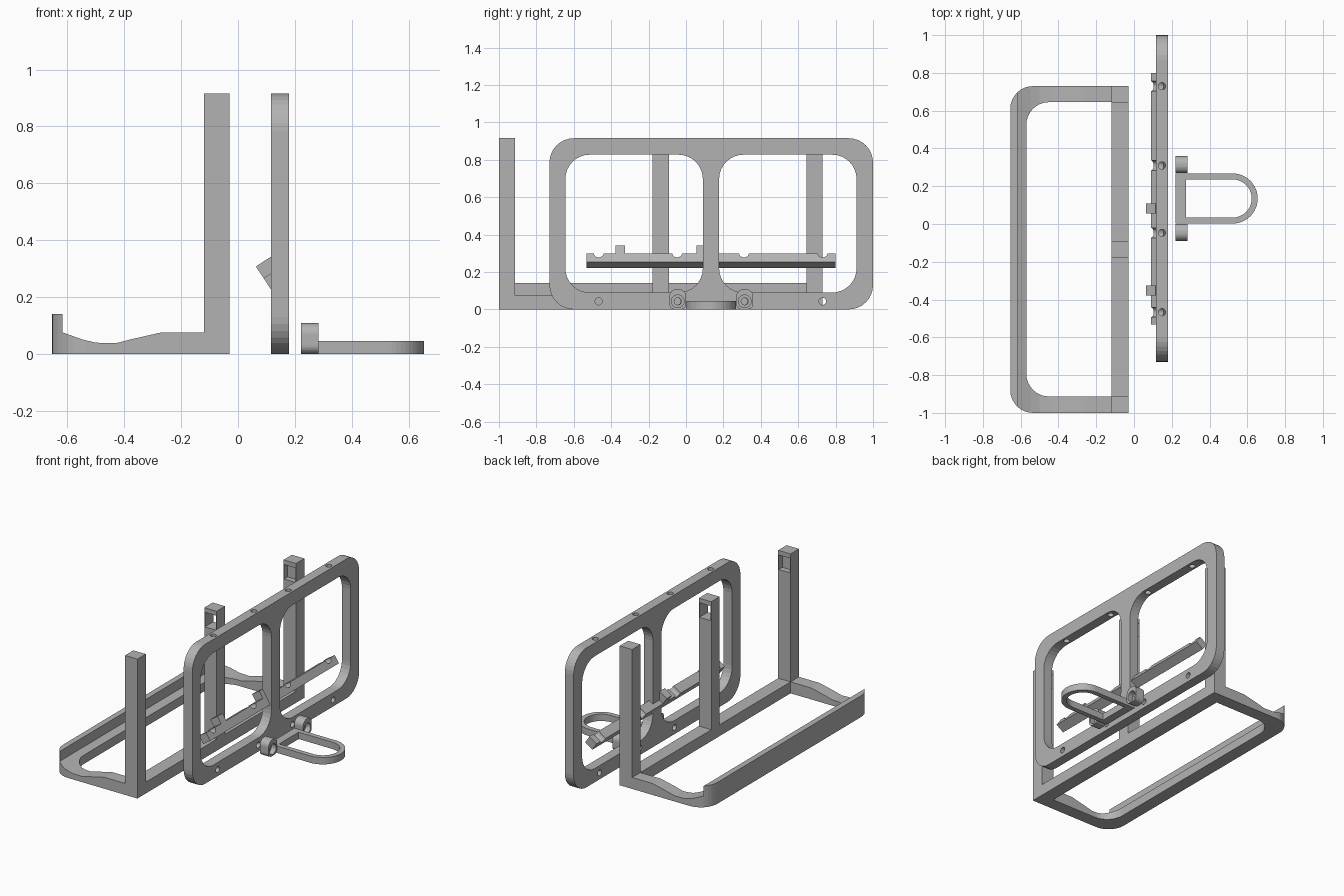
import bpy, bmesh, math
from mathutils import Vector

if "Cube" in bpy.data.objects:
    bpy.data.objects.remove(bpy.data.objects["Cube"])

grey = bpy.data.materials.new("plain_grey")
grey.diffuse_color = (0.45, 0.45, 0.45, 1)
grey.use_nodes = True
grey.node_tree.nodes["Principled BSDF"].inputs["Base Color"].default_value = grey.diffuse_color


def prism(name, pts, axis, a, b):
    """Extrude a 2D outline along an axis: x takes (y,z), y takes (x,z), z takes (x,y)."""
    place = {'x': lambda p, t: (t, p[0], p[1]),
             'y': lambda p, t: (p[0], t, p[1]),
             'z': lambda p, t: (p[0], p[1], t)}[axis]
    bm = bmesh.new()
    face = bm.faces.new([bm.verts.new(place(p, a)) for p in pts])
    ext = bmesh.ops.extrude_face_region(bm, geom=[face])
    vs = [g for g in ext['geom'] if isinstance(g, bmesh.types.BMVert)]
    bmesh.ops.translate(bm, vec=Vector(place((0, 0), b - a)), verts=vs)
    bmesh.ops.recalc_face_normals(bm, faces=bm.faces[:])
    me = bpy.data.meshes.new(name)
    bm.to_mesh(me)
    bm.free()
    me.materials.append(grey)
    ob = bpy.data.objects.new(name, me)
    bpy.context.collection.objects.link(ob)
    return ob


def boolean(ob, cutter, op='DIFFERENCE'):
    m = ob.modifiers.new("cut", 'BOOLEAN')
    m.operation, m.solver, m.object = op, 'EXACT', cutter
    bpy.context.view_layer.objects.active = ob
    bpy.ops.object.modifier_apply(modifier=m.name)
    bpy.data.objects.remove(cutter)


def rrect(u0, u1, v0, v1, radii, n=8):
    """Rounded rectangle; radii in order (u0v0, u1v0, u1v1, u0v1)."""
    pts = []
    for i, ((u, su), (v, sv)) in enumerate((((u0, 1), (v0, 1)), ((u1, -1), (v0, 1)),
                                            ((u1, -1), (v1, -1)), ((u0, 1), (v1, -1)))):
        r = radii[i]
        if r == 0:
            pts.append((u, v))
            continue
        for k in range(n + 1):
            t = math.pi + i * math.pi / 2 + k * math.pi / 2 / n
            pts.append((u + su * r + r * math.cos(t), v + sv * r + r * math.sin(t)))
    return pts


def circle(u, v, r, n=24):
    return [(u + r * math.cos(2 * math.pi * k / n), v + r * math.sin(2 * math.pi * k / n))
            for k in range(n)]


HOLES = (-0.467, -0.047, 0.31, 0.73)

# Base tray: side profile with raised lip, trimmed to a rounded plan, opened inside
base = prism("base_tray", [(-0.655, 0), (-0.03, 0), (-0.03, 0.075), (-0.27, 0.075), (-0.38, 0.05),
                           (-0.43, 0.037), (-0.50, 0.039), (-0.547, 0.05), (-0.617, 0.075),
                           (-0.617, 0.14), (-0.655, 0.14)], 'y', -1, 0.73)
boolean(base, prism("plan", rrect(-0.655, -0.03, -1, 0.73, (0.12, 0, 0, 0.12)), 'z', -0.1, 0.3),
        'INTERSECT')
boolean(base, prism("opening", rrect(-0.57, -0.12, -0.913, 0.645, (0.12, 0, 0, 0.12)),
                    'z', -0.1, 0.3))

# Posts: slot through the middle one, blind pockets in the inner sides of the end ones
for name, y0, s0, s1 in (("front_post", -1, -0.95, -0.9), ("middle_post", -0.178, -0.2, 0),
                         ("rear_post", 0.643, 0.6, 0.68)):
    post = prism(name, rrect(-0.12, -0.03, y0, y0 + 0.087, (0, 0, 0, 0)), 'z', 0.075, 0.915)
    boolean(post, prism("slot", rrect(-0.116, -0.034, 0.79, 0.885, (0, 0, 0, 0)), 'y', s0, s1))

# Upright frame with two windows, cross holes below and vertical holes on top
frame = prism("window_frame", rrect(-0.73, 1, 0, 0.915, (0.13,) * 4), 'x', 0.116, 0.18)
for y in (-0.645, 0.177):
    boolean(frame, prism("window", rrect(y, y + 0.735, 0.09, 0.827, (0.13,) * 4), 'x', 0, 0.3))
for y in HOLES:
    boolean(frame, prism("hole", circle(y, 0.043, 0.019), 'x', 0, 0.3))
    boolean(frame, prism("hole", circle(0.148, y, 0.019), 'z', 0.7, 1))

# Tilted rail with two tabs and round notches along its upper face
A, B, C, D = (0.09, 0.266), (0.12, 0.22), (0.172, 0.254), (0.142, 0.30)
up = (-0.027, 0.041)
rail = prism("tilted_rail", [A, B, C, D], 'y', -0.533, 0.80)
tilt = math.atan2(D[1] - A[1], D[0] - A[0])
for y in HOLES:
    cut = prism("notch", circle(y, 0, 0.026), 'x', -0.1, 0.1)
    cut.rotation_euler.y = -tilt
    cut.location = ((A[0] + D[0]) / 2, 0, (A[1] + D[1]) / 2)
    bpy.context.view_layer.update()
    boolean(rail, cut)
for name, y in (("rail_tab_front", -0.378), ("rail_tab_rear", 0.056)):
    prism(name, [A, D, (D[0] + up[0], D[1] + up[1]), (A[0] + up[0], A[1] + up[1])],
          'y', y, y + 0.053)

# Rounded loop handle
loop = prism("loop_handle", rrect(0.221, 0.655, 0.002, 0.268, (0, 0.133, 0.133, 0), 12),
             'z', 0, 0.045)
boolean(loop, prism("loop_opening", rrect(0.275, 0.623, 0.034, 0.236, (0, 0.101, 0.101, 0), 12),
                    'z', -0.1, 0.2))

# Hinge lugs with a stepped bore
for name, y in (("front_lug", -0.044), ("rear_lug", 0.314)):
    lug = prism(name, rrect(y - 0.045, y + 0.045, 0, 0.108, (0.03, 0.03, 0.04, 0.04)),
                'x', 0.221, 0.284)
    boolean(lug, prism("bore", circle(y, 0.043, 0.019), 'x', 0.1, 0.4))
    boolean(lug, prism("counterbore", circle(y, 0.043, 0.034), 'x', 0.25, 0.4))
